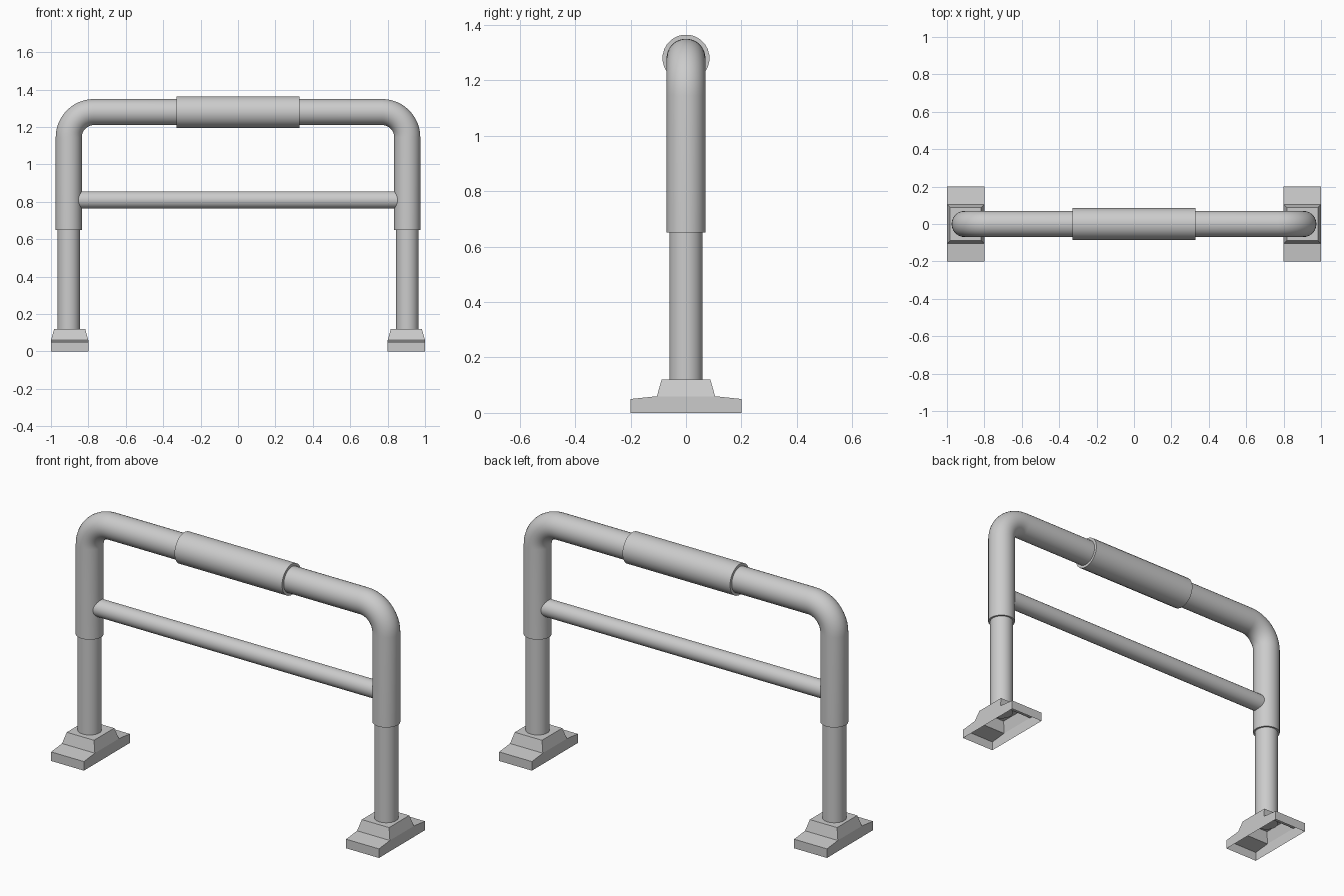
import bpy, bmesh
from math import sin, cos, pi, radians

if "Cube" in bpy.data.objects:
    bpy.data.objects.remove(bpy.data.objects["Cube"])

LEG_X, TOP_Z, BEND = 0.905, 1.28, 0.135


def finish(name, bm, smooth=True):
    bmesh.ops.recalc_face_normals(bm, faces=bm.faces)
    mesh = bpy.data.meshes.new(name)
    bm.to_mesh(mesh)
    bm.free()
    ob = bpy.data.objects.new(name, mesh)
    bpy.context.collection.objects.link(ob)
    if smooth:
        bpy.ops.object.select_all(action='DESELECT')
        bpy.context.view_layer.objects.active = ob
        ob.select_set(True)
        bpy.ops.object.shade_smooth_by_angle(angle=radians(35))
    return ob


def pipe(name, path, radius, sides=32):
    """Sweep a circle along (x, z, angle) points; angle is the travel direction."""
    bm = bmesh.new()
    rings = []
    for x, z, a in path:
        ring = []
        for i in range(sides):
            t = 2 * pi * (i + 0.5) / sides
            u, v = radius * cos(t), radius * sin(t)
            ring.append(bm.verts.new((x - sin(a) * u, v, z + cos(a) * u)))
        rings.append(ring)
    for r, s in zip(rings, rings[1:]):
        for i in range(sides):
            j = (i + 1) % sides
            bm.faces.new((r[i], r[j], s[j], s[i]))
    bm.faces.new(rings[0])
    bm.faces.new(rings[-1])
    return finish(name, bm)


# Bent upper frame: left leg up, across, right leg down
bends = []
for side in (-1, 1):
    for k in range(13):
        a = pi / 2 * (1 - k / 12) if side < 0 else -pi / 2 * k / 12
        bends.append((side * (LEG_X - BEND) - sin(a) * BEND,
                      TOP_Z - BEND + cos(a) * BEND, a))
pipe("upper_frame", [(-LEG_X, 0.65, pi / 2)] + bends + [(LEG_X, 0.65, -pi / 2)], 0.07)

# Grip sleeve and cross bar
pipe("grip_sleeve", [(-0.328, TOP_Z, 0), (0.328, TOP_Z, 0)], 0.085, 24)
pipe("cross_bar", [(-0.87, 0.81, 0), (0.87, 0.81, 0)], 0.047, 24)


def foot(name, cx):
    """Hollow foot, open underneath: flange profile plus tapered collar."""
    bm = bmesh.new()
    low = [(-0.2, 0), (-0.2, 0.05), (-0.105, 0.06), (0.105, 0.06), (0.2, 0.05), (0.2, 0)]
    left, right = ([bm.verts.new((cx + sx * 0.1, y, z)) for y, z in low] for sx in (-1, 1))
    bm.faces.new(left)
    bm.faces.new(right)
    for i in (0, 1, 3, 4):
        bm.faces.new((left[i], left[i + 1], right[i + 1], right[i]))
    base = [left[2], left[3], right[3], right[2]]
    top = [bm.verts.new((cx + sx * 0.083, sy * 0.088, 0.12))
           for sx, sy in ((-1, -1), (-1, 1), (1, 1), (1, -1))]
    for i in range(4):
        j = (i + 1) % 4
        bm.faces.new((base[i], base[j], top[j], top[i]))
    bm.faces.new(top)
    return finish(name, bm, smooth=False)


# Lower legs and feet
for label, s in (("left", -1), ("right", 1)):
    pipe(label + "_lower_leg", [(s * LEG_X, 0.1, pi / 2), (s * LEG_X, 0.7, pi / 2)], 0.06)
    foot(label + "_foot", s * 0.9)
